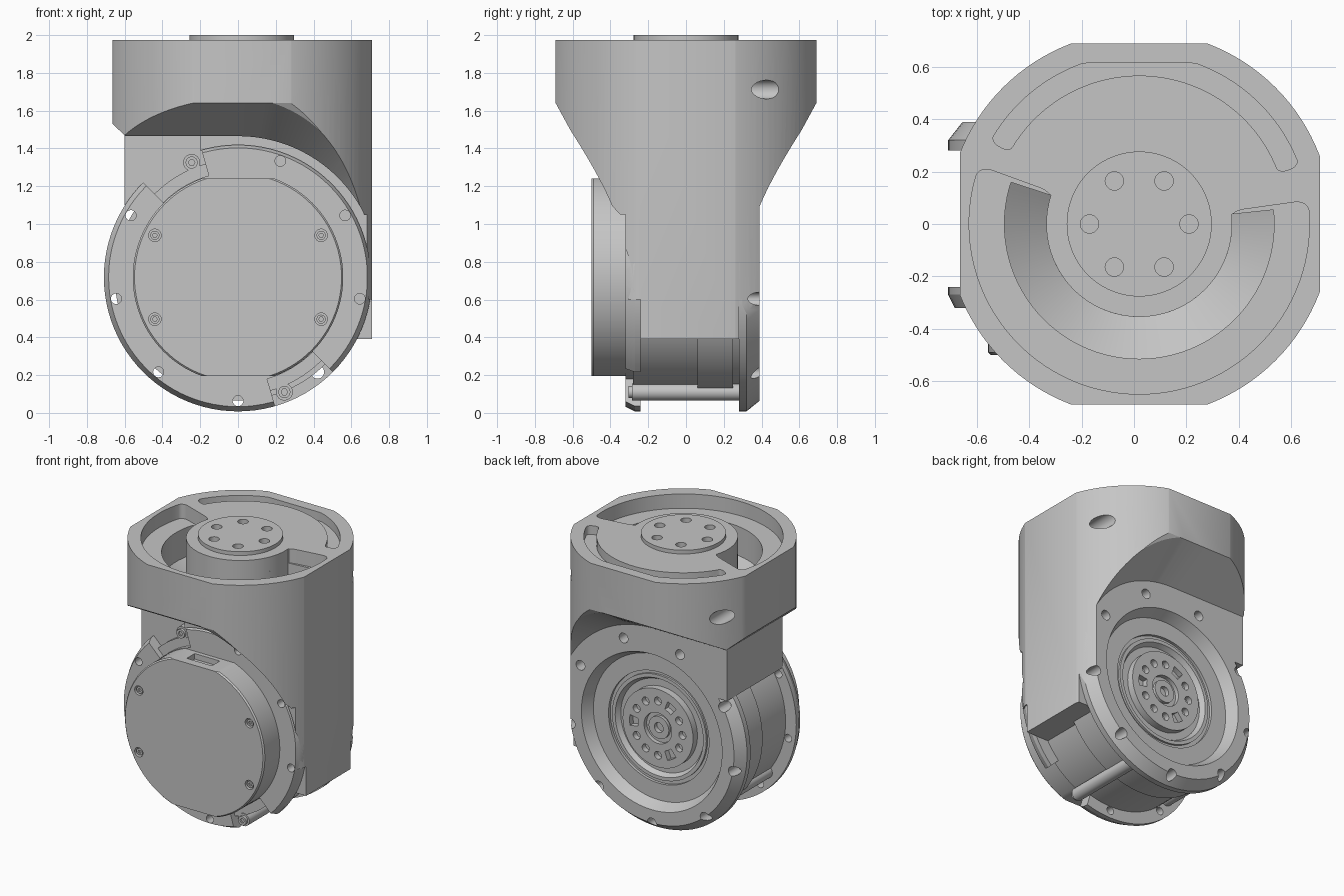
import bpy, bmesh
from math import sin, cos, radians, pi
from mathutils import Vector

if "Cube" in bpy.data.objects:
    bpy.data.objects.remove(bpy.data.objects["Cube"])

grey = bpy.data.materials.new("machined grey")
grey.use_nodes = True
grey.diffuse_color = (0.56, 0.56, 0.56, 1)
grey.node_tree.nodes["Principled BSDF"].inputs["Base Color"].default_value = grey.diffuse_color

CZ = 0.718      # height of the drive axis
CX = 0.02       # offset of the upright axis
BOLT_R = 0.655


def finish(name, bm):
    bmesh.ops.recalc_face_normals(bm, faces=bm.faces)
    mesh = bpy.data.meshes.new(name)
    bm.to_mesh(mesh)
    bm.free()
    mesh.materials.append(grey)
    ob = bpy.data.objects.new(name, mesh)
    bpy.context.collection.objects.link(ob)
    return ob


def place(axis, u, v, w):
    return Vector({"x": (w, u, v), "y": (u, w, v), "z": (u, v, w)}[axis])


def skin(bm, axis, sections):
    """Join (outline, position) sections along an axis into a closed solid."""
    rings = [[bm.verts.new(place(axis, u, v, w)) for u, v in pts] for pts, w in sections]
    bm.faces.new(rings[0])
    bm.faces.new(rings[-1])
    for lo, hi in zip(rings, rings[1:]):
        for i in range(len(lo)):
            j = (i + 1) % len(lo)
            bm.faces.new((lo[i], lo[j], hi[j], hi[i]))


def prism(name, shapes, axis, a, b, corner=0):
    """Extrude one outline, or several separate ones, from a to b along an axis."""
    bm = bmesh.new()
    if not isinstance(shapes[0], list):
        shapes = [shapes]
    for pts in shapes:
        skin(bm, axis, [(pts, a), (pts, b)])
    if corner:
        bmesh.ops.recalc_face_normals(bm, faces=bm.faces)
        along = place(axis, 0, 0, 1)
        edges = [e for e in bm.edges if e.calc_face_angle(0) > 0.9
                 and abs((e.verts[0].co - e.verts[1].co).normalized().dot(along)) > 0.9]
        bmesh.ops.bevel(bm, geom=edges, offset=corner, segments=6, profile=0.5, affect="EDGES")
    return finish(name, bm)


def arc(r, a0, a1, n, u=0, v=0):
    return [(u + r * cos(radians(a0 + (a1 - a0) * i / n)),
             v + r * sin(radians(a0 + (a1 - a0) * i / n))) for i in range(n + 1)]


def circle(r, u=0, v=0, n=24):
    return arc(r, 0, 360, n, u, v)[:-1]


def sector(r0, r1, a0, a1, u, v):
    return arc(r1, a0, a1, 60, u, v) + arc(r0, a1, a0, 60, u, v)


def rect(u0, u1, v0, v1):
    return [(u0, v0), (u1, v0), (u1, v1), (u0, v1)]


def revolve(name, profile, axis):
    """Turn (radius, height) points around the drive axis (y) or the upright axis (z)."""
    bm = bmesh.new()
    c = (0, CZ) if axis == "y" else (CX, 0)
    vs = [bm.verts.new(place(axis, c[0] + r, c[1], w)) for r, w in profile]
    pairs = list(zip(vs, vs[1:]))
    if profile[-1][0] > 0:
        pairs.append((vs[-1], vs[0]))
    edges = [bm.edges.new(p) for p in pairs]
    bmesh.ops.spin(bm, geom=vs + edges, cent=place(axis, c[0], c[1], 0),
                   axis=place(axis, 0, 0, 1), angle=2 * pi, steps=96)
    bmesh.ops.remove_doubles(bm, verts=bm.verts, dist=0.0001)
    bmesh.ops.dissolve_degenerate(bm, edges=bm.edges, dist=0.0001)
    return finish(name, bm)


def boolean(ob, cutter, op="DIFFERENCE", keep=False):
    mod = ob.modifiers.new("cut", "BOOLEAN")
    mod.operation, mod.solver, mod.object = op, "EXACT", cutter
    bpy.context.view_layer.objects.active = ob
    bpy.ops.object.modifier_apply(modifier=mod.name)
    if not keep:
        bpy.data.objects.remove(cutter)


def bolt_circle(r, hole, start, count, u, v):
    return [circle(hole, x, y) for x, y in arc(r, start, start + 360, count, u, v)[:-1]]


# Housing: clipped round column, shaped by its side and front outlines
housing = prism("housing", circle(0.737, CX, 0, 120), "z", 0.3, 1.973)
side = [(-0.69, 2.1), (-0.69, 1.64), (-0.39, 1.09), (-0.39, 1.05), (-0.32, 1.05), (-0.32, 0.6),
        (-0.24, 0.6), (-0.24, 0.39), (0.28, 0.39), (0.28, 0.6), (0.39, 0.6), (0.39, 1.09),
        (0.69, 1.64), (0.69, 2.1)]
boolean(housing, prism("cutter", side, "x", -1, 1), "INTERSECT")
face = [(-0.665, 2.2), (-0.665, 1.53), (-0.6, 1.47), (-0.6, 1.1), (0.3, 1.1), (0.3, 0.25),
        (0.71, 0.25), (0.71, 2.2)]
boolean(housing, prism("cutter", face, "y", -1.1, 1.1), "INTERSECT")


# Arched clearance around the drive, flaring outward to the flat sides of the head
def clearance(r, top):
    curve = [(x, min(z, top)) for x, z in arc(r, 0, 90, 40, 0, CZ)]
    return curve + [(-1, top), (-1, 0.1), (r, 0.1)]


near, far = clearance(0.747, CZ + 0.747), clearance(0.94, 1.64)
for sections in ([(near, -0.321), (near, -0.39), (far, -0.69), (far, -0.8)],
                 [(near, 0.39), (far, 0.69), (far, 0.8)]):
    bm = bmesh.new()
    skin(bm, "y", sections)
    boolean(housing, finish("cutter", bm))
boolean(housing, prism("cutter", rect(-1, -0.2, 0.2, 1.465), "y", -0.4, -0.24))
boolean(housing, prism("cutter", circle(0.7, 0, CZ, 96), "y", -0.4, -0.24))
boolean(housing, prism("cutter", circle(0.562, 0, CZ, 96), "y", 0.2, 1.2))

# Top face: rear groove, wide front slot and the deep well inside it
groove = [(x, min(y, 0.615)) for x, y in sector(0.567, 0.65, 20, 151, CX, 0)]
boolean(housing, prism("cutter", groove, "z", 1.91, 2.2, 0.035))
boolean(housing, prism("cutter", sector(0.355, 0.65, 160, 368, CX, 0), "z", 1.87, 2.2, 0.05))
well = revolve("cutter", [(0.355, 2.2), (0.515, 2.2), (0.515, 1.66), (0.355, 1.53)], "z")
boolean(well, prism("cutter", sector(0.2, 0.6, 162, 366, CX, 0), "z", 1.3, 2.1), "INTERSECT")
boolean(housing, well)

# Cross drilled holes near the top
for s in (-1, 1):
    boolean(housing, prism("cutter", circle(0.05, CX + s * 0.6, 1.712), "y", 0.25, 1))

# Output boss on top
boss = prism("top_boss", circle(0.277, CX, 0, 72), "z", 1.9, 2.0)
top_holes = prism("cutter", bolt_circle(0.19, 0.035, 0, 6, CX, 0), "z", 1.95, 2.1)
boolean(boss, top_holes, keep=True)
boolean(housing, top_holes)

# Drive body and its tie bolt ribs
revolve("drive_body", [(0, -0.28), (0.625, -0.28), (0.625, 0.06), (0.652, 0.06), (0.652, 0.25),
                       (0, 0.25)], "y")
for i, a in enumerate((-68, 112, -140)):
    u, v = arc(BOLT_R if i < 2 else 0.62, a, a, 1, 0, CZ)[0]
    prism("tie_rib", circle(0.045, u, v), "y", -0.285 if i < 2 else -0.25, 0.3)
    if i < 2:
        head = prism("tie_bolt", circle(0.032, u, v), "y", -0.305, -0.28)
        boolean(head, prism("cutter", circle(0.017, u, v, 6), "y", -0.4, -0.292))

# Column outline that trims the ring and the plate on the closed side
outline = prism("cutter", arc(0.737, -90, 90, 60, CX, 0) + [(-1, 0.737), (-1, -0.737)], "z", -0.1, 2)

# Front ring with two opposite notches
ring = revolve("front_ring", [(0.5, -0.24), (0.71, -0.24), (0.71, -0.27), (0.685, -0.32),
                              (0.5, -0.32)], "y")
boolean(ring, outline, "INTERSECT", keep=True)
for a in (106, -74):
    boolean(ring, prism("cutter", sector(0.56, 0.8, a, a + 29, 0, CZ), "y", -0.5, -0.1))
bolts = bolt_circle(BOLT_R, 0.028, -90, 9, 0, CZ)
boolean(ring, prism("cutter", bolts, "y", -0.5, -0.1))

# Front cover with flats, a slot in its top and four screws
cover = revolve("front_cover", [(0, -0.5), (0.548, -0.5), (0.557, -0.49), (0.557, -0.3), (0, -0.3)], "y")
boolean(cover, prism("cutter", rect(-1, 1, 0.195, 1.24), "y", -1, 1), "INTERSECT")
boolean(cover, prism("cutter", rect(-0.1, 0.1, 1.2, 1.3), "y", -0.44, -0.35))
spots = [(x, CZ + z) for x in (-0.44, 0.44) for z in (-0.222, 0.222)]
boolean(cover, prism("cutter", [circle(0.033, *p) for p in spots], "y", -0.6, -0.47))
screws = prism("cover_screws", [circle(0.024, *p) for p in spots], "y", -0.492, -0.46)
boolean(screws, prism("cutter", [circle(0.012, *p, 6) for p in spots], "y", -0.6, -0.48))

# Back plate: chamfered flange, stepped bore, seal grooves and hub
plate = revolve("back_plate", [
    (0, 0.22), (0.62, 0.22), (0.62, 0.28), (0.71, 0.28), (0.71, 0.32), (0.655, 0.39), (0.56, 0.39),
    (0.52, 0.31), (0.4, 0.31), (0.4, 0.29), (0.375, 0.29), (0.375, 0.305), (0.35, 0.305),
    (0.33, 0.27), (0.28, 0.27), (0.28, 0.32), (0.11, 0.32), (0.11, 0.29), (0.08, 0.29),
    (0.08, 0.31), (0.035, 0.31), (0.035, 0.28), (0, 0.28)], "y")
boolean(plate, outline, "INTERSECT")
hub = [s for i, s in enumerate(bolt_circle(0.195, 0.028, 0, 12, 0, CZ)) if i % 4]
hub += [sector(0.16, 0.225, a - 10, a + 10, 0, CZ) for a in (0, 120, 240)]
boolean(plate, prism("cutter", hub, "y", 0.28, 0.5))
back_bolts = prism("cutter", bolt_circle(BOLT_R, 0.035, -90, 9, 0, CZ), "y", 0.26, 0.41)
boolean(plate, back_bolts, keep=True)
boolean(housing, back_bolts)

# Smooth round faces, keep machined edges crisp
bpy.ops.object.select_all(action="DESELECT")
for ob in bpy.context.collection.objects:
    if ob.type == "MESH" and ob.data.materials and ob.data.materials[0] == grey:
        ob.select_set(True)
        bpy.context.view_layer.objects.active = ob
bpy.ops.object.shade_smooth_by_angle(angle=radians(25))
